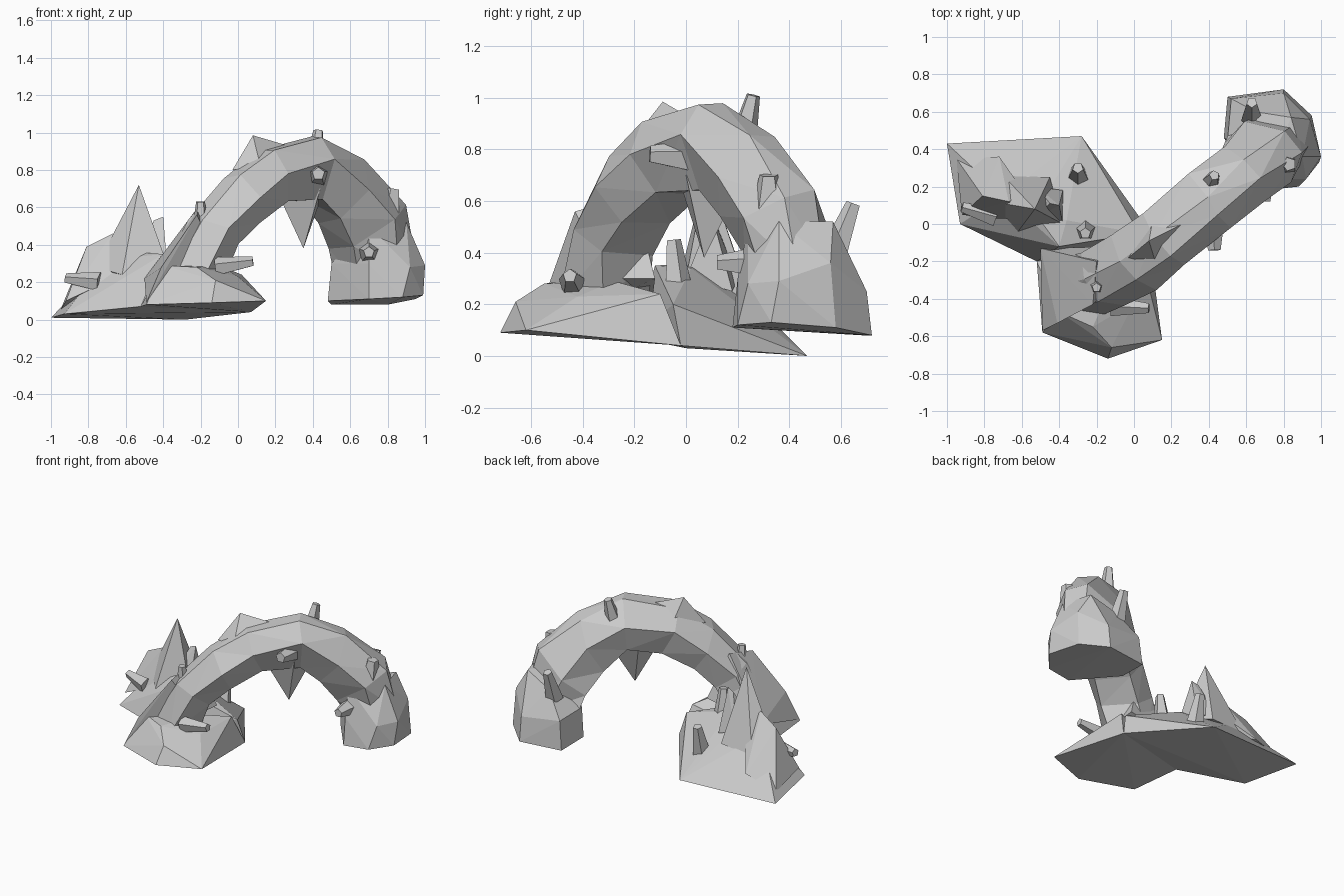
import bpy, bmesh, random
from mathutils import Vector
random.seed(4)


def finish(name, bm):
    bmesh.ops.recalc_face_normals(bm, faces=bm.faces)
    me = bpy.data.meshes.new(name)
    bm.to_mesh(me)
    bm.free()
    ob = bpy.data.objects.new(name, me)
    bpy.context.collection.objects.link(ob)
    return ob


def rock(name, pts):
    # faceted rock wrapped around a few corner points
    bm = bmesh.new()
    for p in pts:
        bm.verts.new(p)
    res = bmesh.ops.convex_hull(bm, input=bm.verts)
    junk = {g for g in res["geom_interior"] + res["geom_unused"] if isinstance(g, bmesh.types.BMVert)}
    bmesh.ops.delete(bm, geom=list(junk), context='VERTS')
    return finish(name, bm)


def shard(name, base, tip, r):
    # stubby five-sided crystal
    a, b = Vector(base), Vector(tip)
    rot = (b - a).to_track_quat('Z', 'Y').to_matrix().to_4x4()
    rot.translation = (a + b) / 2
    bm = bmesh.new()
    bmesh.ops.create_cone(bm, cap_ends=True, segments=5, radius1=r, radius2=r * 0.5,
                          depth=(b - a).length, matrix=rot)
    return finish(name, bm)


# arch span: outer point, inner point, half width of each section
sections = [
    ((-.40, -.40, .22), (-.16, -.24, .20), .19),
    ((-.24, -.35, .54), (-.08, -.22, .40), .19),
    ((-.04, -.25, .76), (.05, -.16, .53), .18),
    ((.14, -.11, .91), (.21, -.04, .64), .18),
    ((.42, .10, .99), (.38, .12, .66), .18),
    ((.64, .31, .86), (.50, .23, .53), .18),
    ((.85, .45, .63), (.56, .32, .38), .20),
    ((.90, .48, .35), (.60, .42, .20), .17),
]
side = Vector((.6, -.8, 0))
bm = bmesh.new()
rings = []
for o, i, w in sections:
    o, i = Vector(o), Vector(i)
    ring = []
    for t, s in ((0, .35), (.45, 1), (1, .6), (1, -.6), (.45, -1), (0, -.35)):
        j = Vector([random.uniform(-.018, .018) for _ in range(3)])
        ring.append(bm.verts.new(o.lerp(i, t) + side * w * s + j))
    rings.append(ring)
for a, b in zip(rings, rings[1:]):
    for k in range(6):
        n = (k + 1) % 6
        bm.faces.new((a[k], a[n], b[n], b[k]))
bm.faces.new(rings[0])
bm.faces.new(rings[-1])
bmesh.ops.triangulate(bm, faces=bm.faces)
finish("arch_span", bm)

# left footing: back slab, front mound and the buttress under the arch
rock("back_footing", [
    (-1, .43, .01), (-.28, .47, 0), (.07, -.02, .04), (-.52, -.2, .07), (-.93, 0, .03),
    (-.7, .15, .32), (-.53, .06, .36), (-.36, .02, .34), (.03, -.05, .2), (-.4, -.12, .35)])
rock("front_footing", [
    (.07, -.02, .04), (.15, -.62, .1), (-.14, -.72, .09), (-.49, -.58, .08), (-.52, -.2, .07),
    (-.12, -.66, .21), (-.22, -.55, .28), (0, -.42, .23), (-.1, -.28, .29),
    (-.4, -.47, .29), (.02, -.1, .24)])
rock("leg_buttress", [
    (-.49, -.57, .09), (-.5, -.13, .22), (-.41, -.53, .28), (-.22, -.43, .56),
    (-.2, -.2, .62), (-.08, -.12, .3), (-.1, -.3, .3)])
# pointed outcrops on the back slab
rock("tall_outcrop", [
    (-.76, .12, .28), (-.62, -.04, .24), (-.38, 0, .3), (-.45, .25, .22), (-.7, .26, .2),
    (-.53, .08, .72)])
rock("small_outcrop", [
    (-.55, .02, .3), (-.38, .0, .3), (-.38, .18, .25), (-.52, .2, .3), (-.45, .11, .53),
    (-.4, .1, .55)])
rock("shoulder_outcrop", [
    (-.95, .35, .05), (-.92, .05, .1), (-.6, 0, .25), (-.58, .16, .35), (-.72, .36, .12),
    (-.81, .15, .39), (-.67, .12, .46)])

# right footing
rock("right_footing", [
    (.5, .68, .08), (.8, .72, .08), (.95, .58, .11), (.99, .33, .13), (.88, .2, .12),
    (.7, .18, .11), (.48, .46, .1), (.92, .24, .28), (1, .36, .29), (.94, .56, .36),
    (.8, .7, .25), (.52, .67, .28), (.5, .45, .3), (.7, .2, .3), (.9, .36, .52),
    (.7, .24, .5), (.65, .6, .44), (.84, .57, .52)])

# hanging point and crest bump
rock("hanging_point", [
    (.22, -.02, .66), (.26, .16, .68), (.44, .2, .64), (.44, .0, .7), (.35, .07, .38)])
rock("crest_bump", [
    (-.03, -.18, .8), (.12, -.22, .82), (.3, .02, .92), (.1, .02, .82), (.08, -.09, .985)])

# crystals: base, tip, radius
for k, c in enumerate([
    ((-.74, .04, .2), (-.92, .09, .22), .055),
    ((-.2, -.33, .45), (-.2, -.34, .63), .05),
    ((-.12, -.44, .28), (.08, -.45, .31), .055),
    ((.42, .04, .77), (.43, -.14, .78), .07),
    ((.41, .22, .84), (.43, .26, 1.01), .055),
    ((.8, .32, .53), (.83, .32, .70), .075),
    ((.7, .26, .36), (.7, .12, .36), .06),
    ((.63, .57, .38), (.63, .65, .59), .06),
    ((-.3, .25, .12), (-.3, .3, .32), .06),
    ((-.26, -.03, .24), (-.26, -.05, .45), .06),
]):
    shard(f"crystal_{k + 1}", *c)
